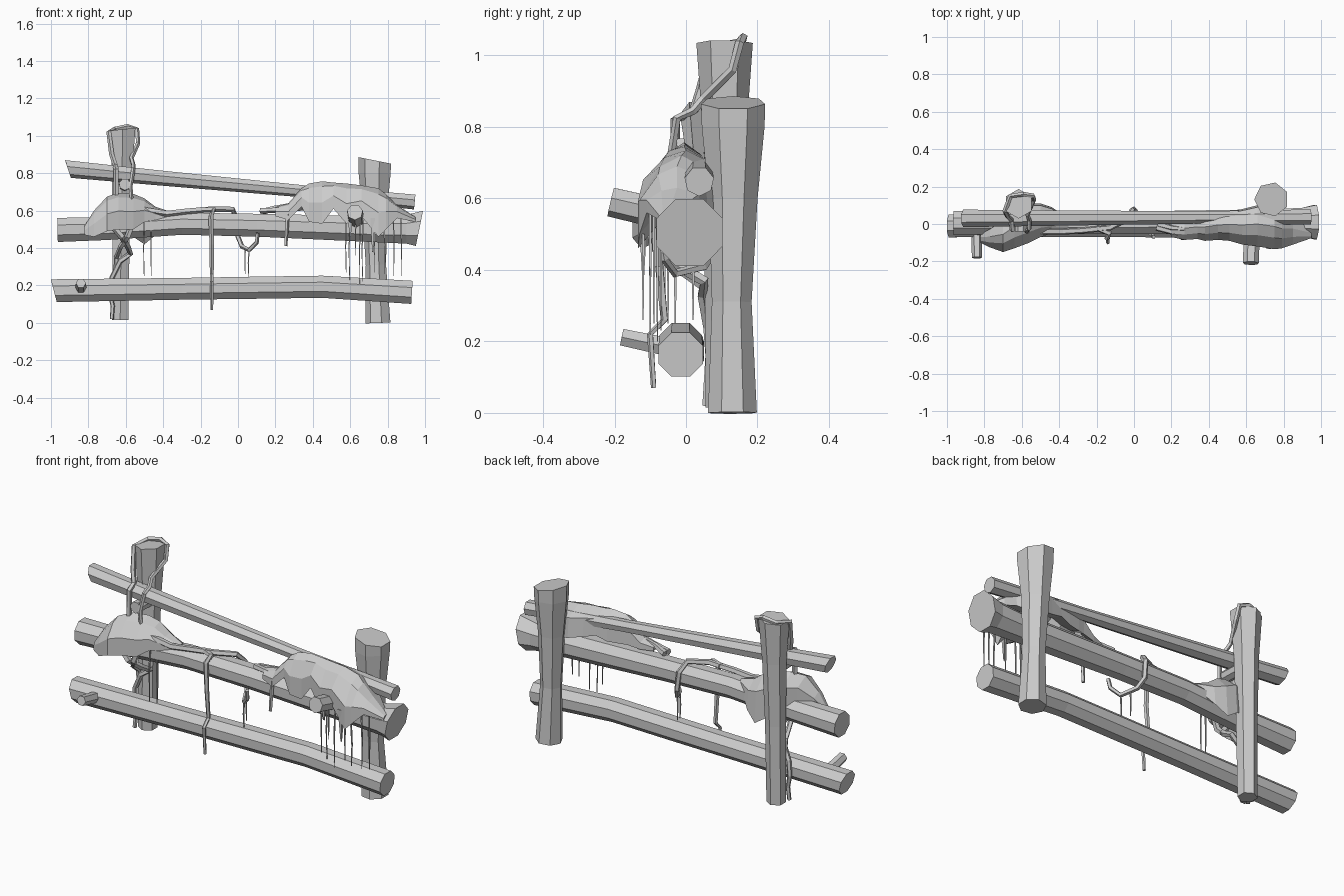
import bpy, math, random
from mathutils import Vector

random.seed(4)


def make(name, verts, faces):
    me = bpy.data.meshes.new(name)
    me.from_pydata(verts, [], faces)
    me.validate()
    ob = bpy.data.objects.new(name, me)
    bpy.context.collection.objects.link(ob)
    return ob


def skin(name, rings):
    # join equal-sized rings into a closed, capped solid
    n = len(rings[0])
    verts = [v for r in rings for v in r]
    faces = [[i * n + j, i * n + (j + 1) % n, (i + 1) * n + (j + 1) % n, (i + 1) * n + j]
             for i in range(len(rings) - 1) for j in range(n)]
    faces.append(list(range(n))[::-1])
    faces.append([len(verts) - n + j for j in range(n)])
    return make(name, verts, faces)


def tube(name, path, sides, start_slant=0, end_slant=0):
    # path points are (x, y, z, radius); slants shear the end cuts
    pts = [Vector(p[:3]) for p in path]
    rings, u = [], None
    for i, p in enumerate(pts):
        a, b = pts[max(i - 1, 0)], pts[min(i + 1, len(pts) - 1)]
        t = (b - a).normalized()
        if u is None:
            u = Vector((0, 0, 1)) if abs(t.z) < 0.8 else Vector((1, 0, 0))
        u = (u - t * u.dot(t)).normalized()
        w = t.cross(u)
        k = start_slant if i == 0 else end_slant if i == len(pts) - 1 else 0
        ring = []
        for j in range(sides):
            ang = 2 * math.pi * (j + 0.5) / sides
            d = (u * math.cos(ang) + w * math.sin(ang)) * path[i][3]
            ring.append(p + d + t * k * (d.x + d.z))
        rings.append(ring)
    return skin(name, rings)


def vine(name, pts, r=0.015, tip=0.011):
    n = len(pts) - 1
    return tube(name, [(*p, r + (tip - r) * i / n) for i, p in enumerate(pts)], 5)


def moss(name, stations):
    # each station: x, top z, front y, front z, back y, back z
    rings = []
    for x, zt, yf, zf, yb, zb in stations:
        ym = (yf + yb) / 2
        rings.append([(x, yf, zf), (x, yf, zf + 0.5 * (zt - zf)),
                      (x, ym + 0.45 * (yf - ym), zt - 0.12 * (zt - zf)),
                      (x, ym + 0.01, zt), (x, yb * 0.9, zb + 0.7 * (zt - zb)),
                      (x, yb, zb), (x, ym, min(zt - 0.02, max(zf, zb) + 0.03))])
    ob = skin(name, rings)
    return ob


# Posts
tube("left_post", [(-0.63, 0.105, 0.015, 0.05), (-0.625, 0.105, 0.45, 0.053),
                   (-0.62, 0.108, 0.8, 0.062), (-0.617, 0.108, 1.035, 0.079)], 6, 0, 0.12)
tube("right_post", [(0.752, 0.13, 0, 0.07), (0.74, 0.128, 0.31, 0.057),
                    (0.735, 0.132, 0.6, 0.07), (0.735, 0.132, 0.8, 0.09),
                    (0.735, 0.132, 0.868, 0.092)], 7, 0, -0.2)

# Rails
tube("bottom_rail", [(-0.985, -0.01, 0.172, 0.066), (-0.3, -0.01, 0.182, 0.063),
                     (0.1, -0.012, 0.188, 0.064), (0.45, -0.015, 0.193, 0.064),
                     (0.93, -0.015, 0.163, 0.067)], 8, -0.25, 0)
tube("middle_rail", [(-0.965, 0.005, 0.497, 0.07), (-0.7, 0.005, 0.503, 0.065),
                     (-0.3, 0.005, 0.53, 0.064), (0.1, 0.008, 0.522, 0.066),
                     (0.75, 0.01, 0.5, 0.075), (0.9, 0.01, 0.5, 0.083),
                     (0.97, 0.01, 0.505, 0.1)], 8, 0, 0.3)
tube("top_rail", [(-0.91, 0.03, 0.825, 0.048), (-0.4, 0.032, 0.775, 0.042),
                  (0.35, 0.035, 0.705, 0.034), (0.945, 0.037, 0.648, 0.042)], 7, -0.4, 0)

# Branch stubs
tube("bottom_stub", [(-0.84, -0.03, 0.18, 0.03), (-0.84, -0.18, 0.212, 0.027)], 6)
tube("middle_stub", [(0.63, -0.03, 0.55, 0.045), (0.625, -0.21, 0.592, 0.043)], 7)
tube("post_peg", [(-0.605, 0.1, 0.735, 0.032), (-0.605, -0.04, 0.74, 0.032)], 7)

# Draped moss clumps
moss("right_moss", [(0.20, .62, -.07, .57, .0, .59), (.27, .64, -.085, .55, .02, .59),
                    (.34, .72, -.08, .62, .03, .60), (.38, .745, -.09, .54, .04, .60),
                    (.45, .757, -.085, .53, .055, .60), (.51, .75, -.09, .61, .065, .62),
                    (.58, .745, -.11, .53, .08, .60), (.66, .735, -.12, .57, .10, .58),
                    (.75, .72, -.135, .46, .09, .56), (.79, .69, -.13, .50, .06, .58),
                    (.85, .63, -.11, .56, .04, .57), (.95, .565, -.075, .54, -.04, .54)])
moss("left_moss", [(-.82, .52, -.10, .47, -.06, .49), (-.77, .60, -.125, .46, -.03, .52),
                   (-.70, .675, -.15, .49, .02, .54), (-.64, .695, -.13, .50, .08, .50),
                   (-.56, .69, -.10, .50, .11, .46), (-.50, .665, -.07, .54, .11, .42),
                   (-.44, .62, -.05, .55, .09, .47), (-.35, .59, -.03, .57, .03, .57)])

# Vines wrapped round the left post
vine("post_top_vine", [(-0.65, -0.03, 0.68), (-0.65, -0.03, 0.82), (-0.655, 0.02, 0.84),
                       (-0.675, 0.04, 0.9), (-0.69, 0.07, 1.02), (-0.66, 0.15, 1.035),
                       (-0.59, 0.16, 1.05), (-0.54, 0.15, 1.035), (-0.535, 0.13, 0.96),
                       (-0.57, 0.05, 0.88), (-0.56, 0.02, 0.845), (-0.56, -0.025, 0.825),
                       (-0.575, -0.04, 0.73), (-0.57, -0.04, 0.66)])
vine("post_lower_vine", [(-0.68, -0.08, 0.53), (-0.62, -0.08, 0.46), (-0.59, -0.02, 0.41),
                         (-0.575, 0.05, 0.37), (-0.63, 0.045, 0.33), (-0.675, 0.06, 0.24),
                         (-0.685, 0.065, 0.16), (-0.67, 0.06, 0.09), (-0.675, 0.055, 0.02)], 0.018)
vine("post_cross_vine", [(-0.56, -0.07, 0.54), (-0.59, -0.075, 0.46), (-0.625, -0.03, 0.41),
                         (-0.65, 0.05, 0.35), (-0.655, 0.06, 0.28)], 0.018)

# Vines along and under the middle rail
vine("rail_vine", [(-0.58, -0.05, 0.62), (-0.48, -0.04, 0.60), (-0.38, -0.04, 0.585),
                   (-0.28, -0.035, 0.597), (-0.13, -0.02, 0.61), (-0.03, 0.03, 0.608),
                   (-0.01, 0.075, 0.56), (0.0, 0.08, 0.46), (0.02, 0.05, 0.41),
                   (0.06, -0.03, 0.39), (0.10, -0.06, 0.43), (0.105, -0.07, 0.48)], 0.019)
vine("long_hanging_vine", [(-0.2, -0.02, 0.605), (-0.13, -0.05, 0.605), (-0.145, -0.075, 0.57),
                           (-0.14, -0.075, 0.42), (-0.14, -0.06, 0.26), (-0.14, -0.1, 0.22),
                           (-0.14, -0.09, 0.07)], 0.017, 0.008)
vine("short_hanging_vine", [(0.12, -0.02, 0.6), (0.23, -0.05, 0.605), (0.265, -0.075, 0.58),
                            (0.255, -0.078, 0.41)], 0.017, 0.009)
vine("moss_runner", [(0.13, 0.0, 0.595), (0.2, -0.02, 0.615), (0.3, -0.03, 0.635)], 0.018)

# Thick drips below the right moss
for x, y, z in [(0.72, -0.12, 0.38), (0.60, -0.1, 0.46)]:
    tube("moss_drip", [(x, y, 0.56, 0.018), (x, y, z, 0.004)], 4)

# Thin hanging strands: x, y, top z, bottom z
for x, y, top, low in [(0.58, -0.09, 0.56, 0.27), (0.60, -0.07, 0.56, 0.23),
                       (0.63, -0.1, 0.56, 0.36), (0.655, -0.08, 0.56, 0.2),
                       (0.67, -0.1, 0.56, 0.22), (0.73, -0.1, 0.5, 0.27),
                       (0.78, -0.12, 0.5, 0.26), (0.83, -0.1, 0.57, 0.25),
                       (0.87, -0.09, 0.57, 0.25), (-0.50, -0.06, 0.56, 0.25),
                       (-0.465, -0.05, 0.57, 0.25), (0.04, 0.02, 0.41, 0.26),
                       (0.06, -0.03, 0.4, 0.24)]:
    j = random.uniform(-0.008, 0.008)
    tube("moss_strand", [(x, y, top, 0.005), (x + j, y, (top + low) / 2, 0.004),
                         (x + j / 2, y, low, 0.002)], 4)
